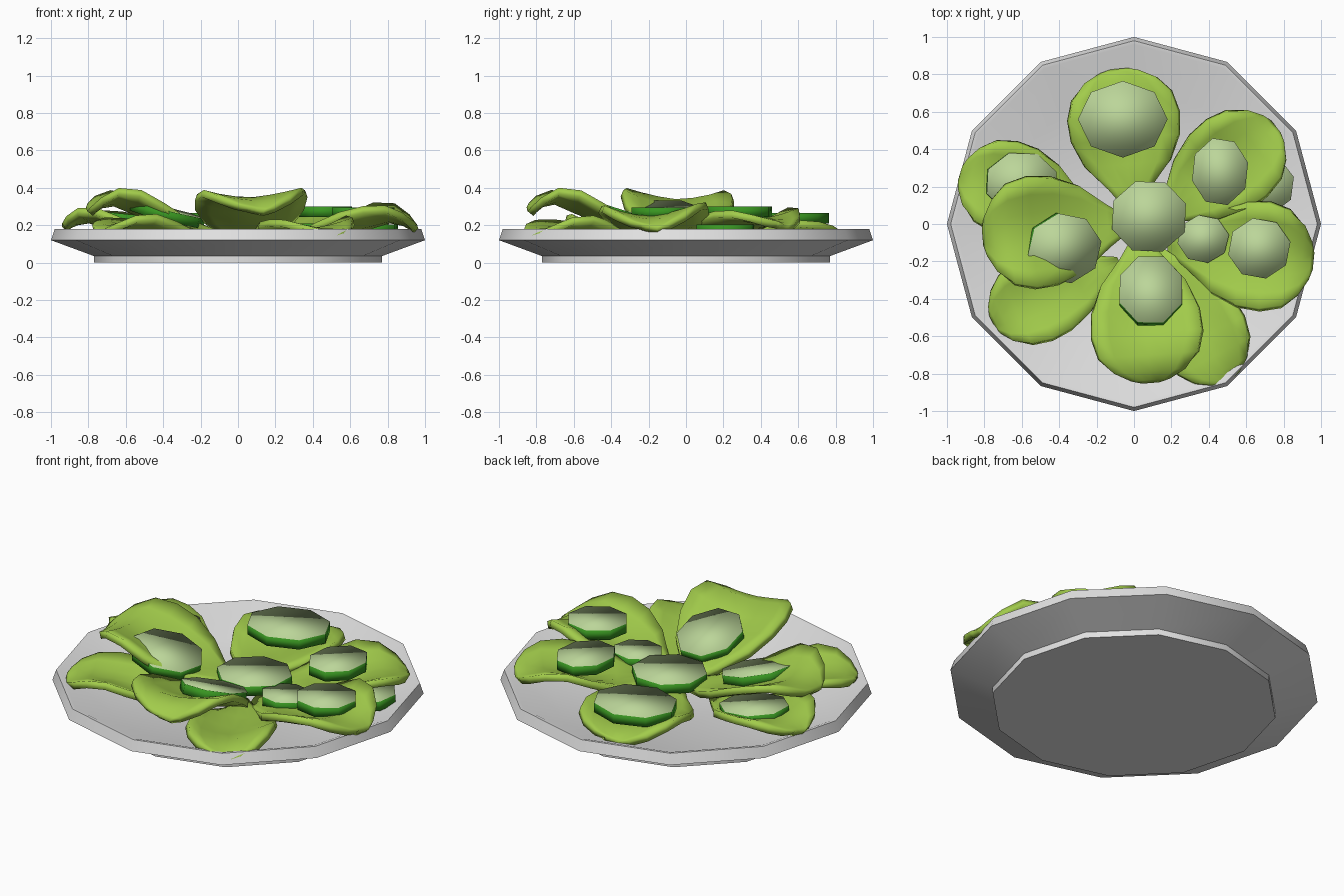
import bpy, math
from mathutils import Matrix, Vector

if "Cube" in bpy.data.objects:
    bpy.data.objects.remove(bpy.data.objects["Cube"])


def material(name, rgb):
    m = bpy.data.materials.new(name)
    m.diffuse_color = (*rgb, 1)
    m.use_nodes = True
    m.node_tree.nodes["Principled BSDF"].inputs["Base Color"].default_value = m.diffuse_color
    return m


CERAMIC = material("white ceramic", (0.76, 0.76, 0.76))
LEAF = material("leaf green", (0.36, 0.60, 0.07))
FLESH = material("pale cucumber flesh", (0.50, 0.67, 0.32))
SKIN = material("dark cucumber skin", (0.04, 0.30, 0.015))


def make(name, verts, faces, mats):
    me = bpy.data.meshes.new(name)
    me.from_pydata(verts, [], faces)
    for m in mats:
        me.materials.append(m)
    ob = bpy.data.objects.new(name, me)
    bpy.context.collection.objects.link(ob)
    return ob


def smooth(ob, angle=None):
    bpy.ops.object.select_all(action='DESELECT')
    ob.select_set(True)
    bpy.context.view_layer.objects.active = ob
    if angle is None:
        bpy.ops.object.shade_smooth()
    else:
        bpy.ops.object.shade_smooth_by_angle(angle=math.radians(angle))


# twelve-sided plate, spun from a profile
def plate():
    prof = [(0.77, 0.0), (0.77, 0.035), (1.0, 0.12), (0.98, 0.18), (0.96, 0.178), (0.72, 0.08)]
    n = 12
    verts = [(r * math.cos(2 * math.pi * i / n), r * math.sin(2 * math.pi * i / n), z)
             for r, z in prof for i in range(n)]
    faces = [tuple(reversed(range(n)))]
    for k in range(len(prof) - 1):
        for i in range(n):
            j = (i + 1) % n
            faces.append((k * n + i, k * n + j, k * n + n + j, k * n + n + i))
    last = (len(prof) - 1) * n
    faces.append(tuple(range(last, last + n)))
    smooth(make("plate", verts, faces, [CERAMIC]), 40)


# cupped spoon-shaped leaf: narrow at the base, broad and round at the end
ROWS = [(0, .12, 0), (.15, .40, .1), (.32, .78, .3), (.5, .97, .55), (.66, 1, .8),
        (.81, .90, 1.0), (.92, .66, 1.0), (.98, .36, .95), (1, .16, .9)]


def leaf(name, base, tip, half, z0, z1, cup, droop):
    b, t = Vector(base), Vector(tip)
    axis = t - b
    side = Vector((-axis.y, axis.x)).normalized()
    cols = [-1, -.7, -.35, 0, .35, .7, 1]
    verts, faces = [], []
    for s, w, rise in ROWS:
        for u in cols:
            p = b + axis * s + side * (u * w * half)
            z = z0 + (z1 - z0) * rise + cup * (abs(u) * w) ** 1.6 * min(1, s * 1.6)
            z -= droop * max(0, (s - .8) / .2) ** 1.5
            z += .012 * math.sin(9 * s + 2 * u)
            verts.append((p.x, p.y, z))
    n = len(cols)
    for r in range(len(ROWS) - 1):
        for c in range(n - 1):
            a = r * n + c
            faces.append((a, a + n, a + n + 1, a + 1))
    ob = make(name, verts, faces, [LEAF])
    me = ob.data
    me.update()
    if me.polygons[0].normal.z < 0:
        me.flip_normals()
    mod = ob.modifiers.new("thickness", 'SOLIDIFY')
    mod.thickness = 0.04
    mod.offset = -1
    smooth(ob)


# eight-sided cucumber slice, tilted by pitch (about x) and roll (about y)
def slice_(name, x, y, top, rx, ry, turn=0, pitch=0, roll=0, thick=0.055):
    rot = Matrix.Rotation(math.radians(pitch), 3, 'X') @ Matrix.Rotation(math.radians(roll), 3, 'Y')
    verts = []
    for z in (-thick, 0):
        for i in range(8):
            a = math.radians(turn + 45 * i)
            verts.append(Vector((x, y, top)) + rot @ Vector((rx * math.cos(a), ry * math.sin(a), z)))
    faces = [tuple(reversed(range(8))), tuple(range(8, 16))]
    faces += [(i, (i + 1) % 8, (i + 1) % 8 + 8, i + 8) for i in range(8)]
    ob = make(name, verts, faces, [FLESH, SKIN])
    for p in ob.data.polygons:
        p.material_index = 0 if len(p.vertices) == 8 else 1
    smooth(ob)


plate()

# lower ring of leaves
leaf("leaf_back", (-.01, .08), (-.08, .83), .29, .15, .17, .07, .02)
leaf("leaf_back_left", (-.22, .06), (-.93, .27), .24, .15, .24, .06, .03)
leaf("leaf_front_left", (-.08, -.20), (-.76, -.52), .22, .14, .20, .06, .02)
leaf("leaf_front_right", (.13, -.14), (.50, -.84), .23, .13, .18, .07, .02)
leaf("leaf_right", (.18, -.12), (.96, -.20), .28, .14, .24, .09, .04)
leaf("leaf_back_right", (.13, .02), (.76, .52), .25, .15, .23, .07, .02)
# upper leaves
leaf("leaf_left", (-.02, .0), (-.81, -.07), .29, .16, .33, .08, .03)
leaf("leaf_front", (.03, -.06), (.09, -.85), .29, .16, .34, .07, .04)

# cucumber slices
slice_("slice_back", -.06, .56, .265, .24, .205, 0)
slice_("slice_back_left", -.60, .22, .26, .20, .17, 20, 0, 6)
slice_("slice_left", -.37, -.13, .285, .205, .19, 10, 3, 14)
slice_("slice_middle", .08, .04, .215, .21, .20, 20)
slice_("slice_front", .09, -.35, .285, .18, .20, 22, -18, 0)
slice_("slice_small", .37, -.08, .21, .14, .13, 10)
slice_("slice_right", .67, -.13, .295, .17, .165, 12)
slice_("slice_back_right", .46, .28, .30, .155, .185, 15)
slice_("slice_under", .70, .21, .205, .16, .16, 15)
